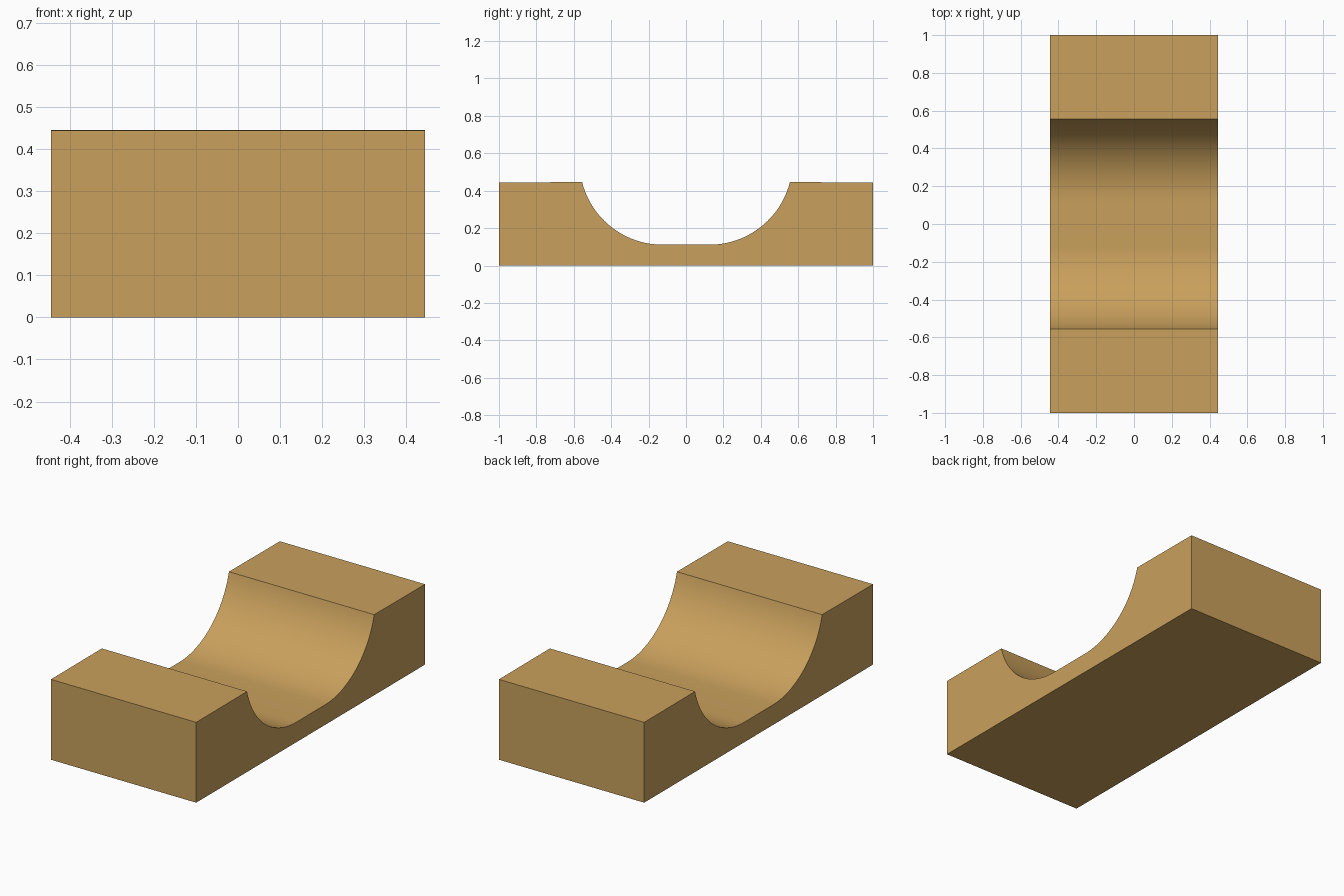
import bpy, bmesh, math

if "Cube" in bpy.data.objects:
    bpy.data.objects.remove(bpy.data.objects["Cube"])

W, H = 0.4444, 0.4444      # half width, height
R, CY, CZ = 0.4444, 0.125, 0.5556   # trough arc radius and centre
STEPS = 24

# Side profile: block with a rounded trough in the top
end = math.asin((0.5556 - CY) / R)
arc = [(CY + R * math.sin(end * i / STEPS), CZ - R * math.cos(end * i / STEPS))
       for i in range(STEPS + 1)]
profile = [(-1, 0), (1, 0), (1, H)] + arc[::-1] + [(-y, z) for y, z in arc] + [(-1, H)]

# Extrude the profile across the width
bm = bmesh.new()
face = bm.faces.new([bm.verts.new((-W, y, z)) for y, z in profile])
out = bmesh.ops.extrude_face_region(bm, geom=[face], use_keep_orig=True)
verts = [g for g in out["geom"] if isinstance(g, bmesh.types.BMVert)]
bmesh.ops.translate(bm, verts=verts, vec=(2 * W, 0, 0))
bmesh.ops.recalc_face_normals(bm, faces=bm.faces)
mesh = bpy.data.meshes.new("trough_block")
bm.to_mesh(mesh)
bm.free()
block = bpy.data.objects.new("trough_block", mesh)
bpy.context.collection.objects.link(block)

# Warm tan colour
tan = bpy.data.materials.new("warm_tan")
tan.diffuse_color = (0.584, 0.352, 0.107, 1)
tan.use_nodes = True
tan.node_tree.nodes["Principled BSDF"].inputs["Base Color"].default_value = tan.diffuse_color
mesh.materials.append(tan)

# Smooth trough, sharp block edges
bpy.context.view_layer.objects.active = block
block.select_set(True)
bpy.ops.object.shade_smooth_by_angle(angle=math.radians(30))
